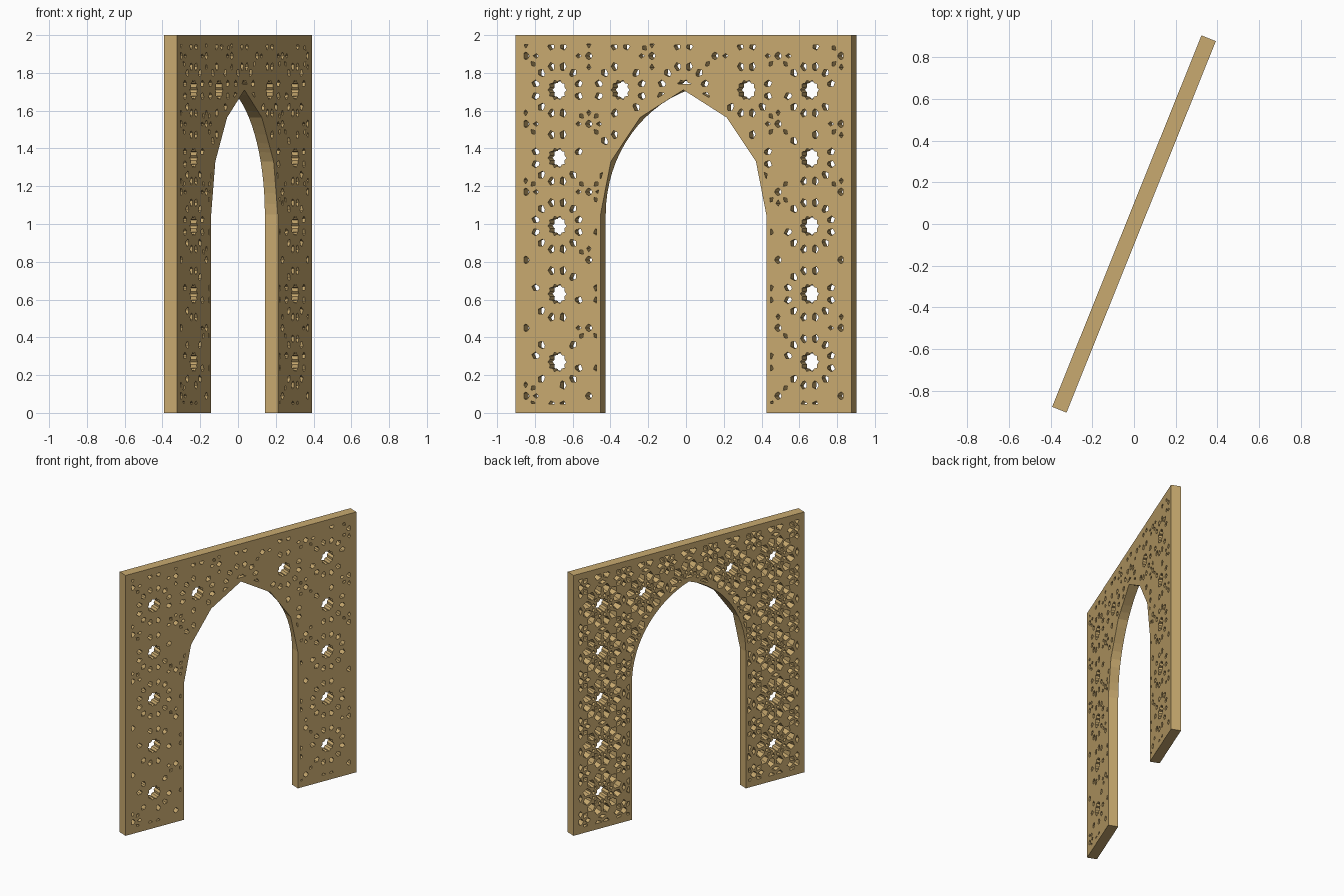
import bpy, bmesh, math, random
from mathutils import Vector

random.seed(4)
cube = bpy.data.objects.get("Cube")
if cube:
    bpy.data.objects.remove(cube)

HALF_W, HEIGHT, HALF_T = 0.959, 2.0, 0.037
JAMB, SPRING, APEX = 0.473, 1.05, 1.71
RISE = APEX - SPRING
RADIUS = (RISE ** 2 + JAMB ** 2) / (2 * JAMB)
OFFSET = RADIUS - JAMB
PITCH, FIRST_ROW = 0.36, 0.27
TURN = math.radians(68.1)


def make_object(name, bm):
    bmesh.ops.recalc_face_normals(bm, faces=bm.faces)
    mesh = bpy.data.meshes.new(name)
    bm.to_mesh(mesh)
    bm.free()
    obj = bpy.data.objects.new(name, mesh)
    bpy.context.collection.objects.link(obj)
    return obj


def loft(bm, back, front, y_back, y_front):
    """Closed solid between two outlines with equal point counts."""
    a = [bm.verts.new((p.x, y_back, p.y)) for p in back]
    b = [bm.verts.new((p.x, y_front, p.y)) for p in front]
    bm.faces.new(a)
    bm.faces.new(b[::-1])
    for i in range(len(a)):
        j = (i + 1) % len(a)
        bm.faces.new((a[j], a[i], b[i], b[j]))


# Pointed arch: smooth on the back edge, faceted on the front edge
def arch_side(facet):
    end = math.asin(RISE / RADIUS)
    steps, group = 15, 5

    def on_arc(t):
        return Vector((RADIUS * math.cos(end * t) - OFFSET,
                       SPRING + RADIUS * math.sin(end * t)))
    points = []
    for i in range(steps + 1):
        if facet:
            k = min(i // group, steps // group - 1)
            t = (i - k * group) / group
            points.append(on_arc(k * group / steps).lerp(on_arc((k + 1) * group / steps), t))
        else:
            points.append(on_arc(i / steps))
    return points


def wall_outline(facet):
    side = [Vector((JAMB, 0))] + arch_side(facet)
    mirrored = [Vector((-p.x, p.y)) for p in side[-2::-1]]
    corners = [(-HALF_W, 0), (-HALF_W, HEIGHT), (HALF_W, HEIGHT), (HALF_W, 0)]
    return [Vector(c) for c in corners] + side + mirrored


bm = bmesh.new()
loft(bm, wall_outline(False), wall_outline(True), HALF_T, -HALF_T)
panel = make_object("arched_lattice_panel", bm)


# Clipping of the pattern against the plain border and the arch
def clip(poly, normal, limit):
    out = []
    for p, q in zip(poly, poly[1:] + poly[:1]):
        dp, dq = p.dot(normal) - limit, q.dot(normal) - limit
        if dp >= 0:
            out.append(p)
        if dp * dq < 0:
            out.append(p.lerp(q, dp / (dp - dq)))
    return out


def middle(poly):
    return sum(poly, Vector((0, 0))) / len(poly)


def area(poly):
    return abs(sum(p.x * q.y - q.x * p.y for p, q in zip(poly, poly[1:] + poly[:1]))) / 2


def trim(poly):
    border = 0.045
    for normal, limit in (((1, 0), border - HALF_W), ((-1, 0), border - HALF_W),
                          ((0, 1), border), ((0, -1), border - HEIGHT)):
        poly = clip(poly, Vector(normal), limit)
        if len(poly) < 3:
            return []
    c = middle(poly)
    sign = 1 if c.x >= 0 else -1
    if c.y < SPRING:
        poly = clip(poly, Vector((sign, 0)), JAMB + 0.02)
    else:
        centre = Vector((-sign * OFFSET, SPRING))
        n = (c - centre).normalized()
        poly = clip(poly, n, RADIUS + 0.02 + centre.dot(n))
        if abs(c.x) < 0.06 and len(poly) > 2:
            poly = clip(poly, Vector((0, 1)), APEX + 0.03)
    return poly if len(poly) > 2 and area(poly) > 2e-4 else []


# Openings are wide on the back and narrow towards the front
cutter_bm = bmesh.new()


def add_opening(poly, taper, through=True):
    poly = trim(poly)
    if not poly:
        return
    c = middle(poly)
    front = [c.lerp(p, taper) for p in poly]
    depth = -HALF_T - 0.004 if through else -0.012
    loft(cutter_bm, poly, front, HALF_T + 0.004, depth)


def ring(centre, count, shape, phase=0.5):
    """Rotated copies of a petal given as (radius, half width) points."""
    for k in range(count):
        a = math.tau * (k + phase) / count
        out, side = Vector((math.cos(a), math.sin(a))), Vector((-math.sin(a), math.cos(a)))
        left = [centre + out * r + side * w for r, w in shape]
        right = [centre + out * r - side * w for r, w in shape[::-1] if w > 0]
        yield left + right


def star(centre, count, outer, inner):
    return [centre + Vector((math.cos(math.tau * i / count), math.sin(math.tau * i / count)))
            * (inner if i % 2 else outer) for i in range(count)]


PETAL = [(0.093, 0), (0.102, 0.017), (0.14, 0.03), (0.166, 0)]
KITE = [(0.061, 0), (0.077, 0.015), (0.089, 0)]
LEAF = [(0.031, 0), (0.062, 0.02), (0.084, 0)]
DIAMOND = [(-0.034, 0), (0, 0.015), (0.034, 0)]

for i in range(-3, 4):
    for j in range(-1, 6):
        # Large rosette with a round eye
        c = Vector((i * PITCH, FIRST_ROW + j * PITCH))
        add_opening(star(c, 20, 0.056, 0.046), 0.95)
        for petal in ring(c, 12, PETAL):
            add_opening(petal, 0.6, random.random() < 0.85)
        for kite in ring(c, 12, KITE):
            add_opening(kite, 0.5, False)
        # Small rosette between four large ones
        d = c + Vector((PITCH, PITCH)) / 2
        add_opening(star(d, 8, 0.025, 0.022), 0.8)
        chance = 0.6 if d.y > 1.1 else 0.25
        for leaf in ring(d, 8, LEAF, 0):
            add_opening(leaf, 0.6, random.random() < chance)
        # Diamonds between neighbouring rosettes
        add_opening(next(ring(c + Vector((PITCH / 2, 0)), 4, DIAMOND, 1)), 0.6, False)
        add_opening(next(ring(c + Vector((0, PITCH / 2)), 4, DIAMOND, 0)), 0.6, False)

cutter = make_object("lattice_cutter", cutter_bm)
cutter.hide_render = True

# Pierce the panel
cut = panel.modifiers.new("pierce", 'BOOLEAN')
cut.operation = 'DIFFERENCE'
cut.solver = 'MANIFOLD'
cut.object = cutter
bpy.context.view_layer.objects.active = panel
bpy.ops.object.modifier_apply(modifier=cut.name)
bpy.data.objects.remove(cutter)

# Sandstone colour and final turn
stone = bpy.data.materials.new("sandstone")
stone.use_nodes = True
colour = (0.58, 0.40, 0.16, 1)
stone.diffuse_color = colour
stone.node_tree.nodes["Principled BSDF"].inputs["Base Color"].default_value = colour
panel.data.materials.clear()
panel.data.materials.append(stone)
panel.rotation_euler.z = TURN
